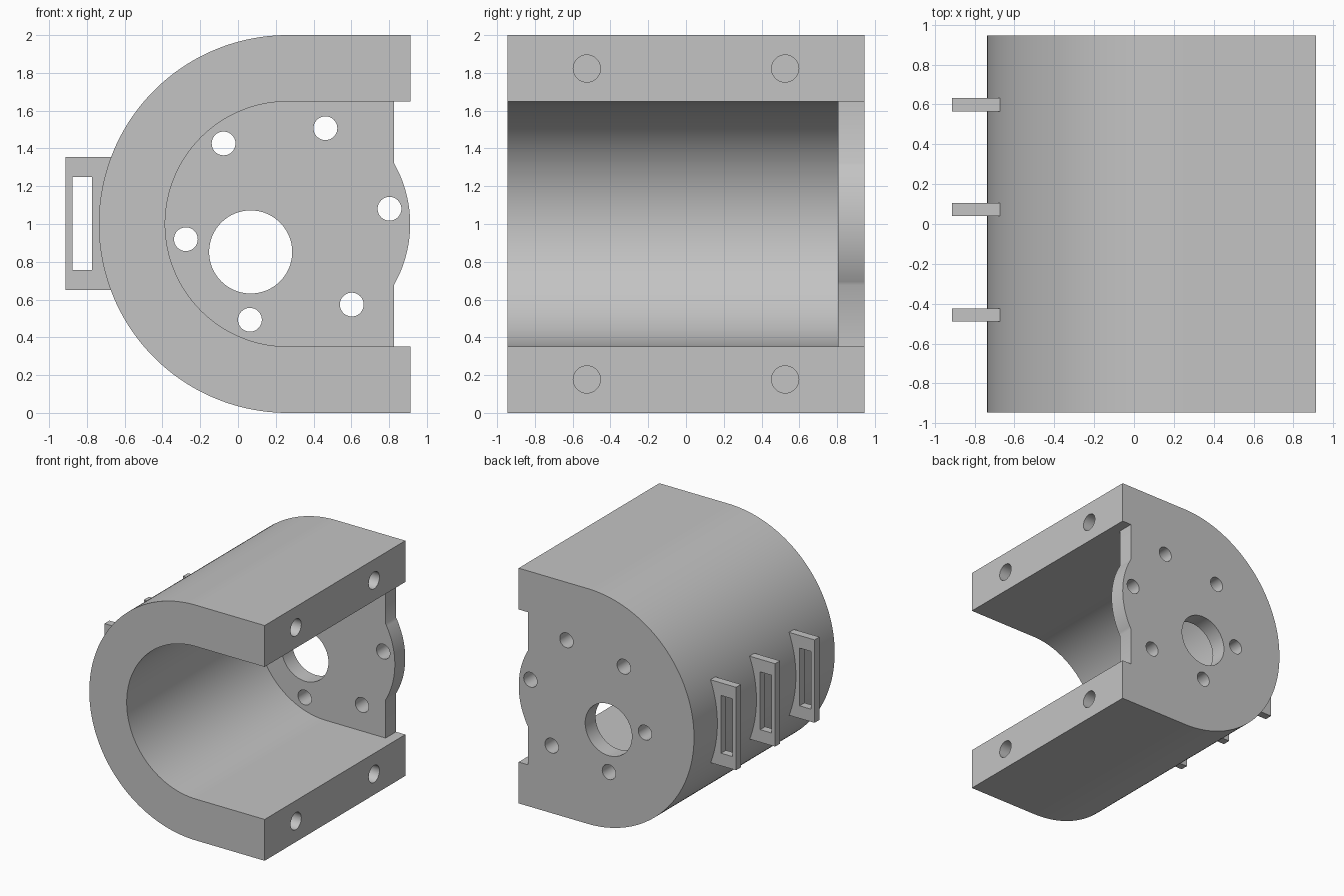
import bpy
import bmesh
from math import sin, cos, pi, radians, asin

if "Cube" in bpy.data.objects:
    bpy.data.objects.remove(bpy.data.objects["Cube"], do_unlink=True)

CX, CZ = 0.263, 1.0          # axis of the rounded housing
R_OUT, R_IN = 1.0, 0.6485    # outer and channel radii
X_END, HALF = 0.9125, 0.945  # open side and half depth
PLATE_Y, PLATE_X = 0.805, 0.825

grey = bpy.data.materials.new("plain grey")
grey.use_nodes = True
colour = (0.55, 0.55, 0.55, 1)
grey.diffuse_color = colour
grey.node_tree.nodes["Principled BSDF"].inputs["Base Color"].default_value = colour


def arc(x, z, r, a0, a1, n):
    """Points on an arc in the x-z plane, both ends included."""
    return [(x + r * cos(a0 + (a1 - a0) * i / n), z + r * sin(a0 + (a1 - a0) * i / n))
            for i in range(n + 1)]


def prism(name, points, y0, y1):
    """Extrude an x-z profile from y0 to y1."""
    bm = bmesh.new()
    face = bm.faces.new([bm.verts.new((x, y0, z)) for x, z in points])
    ext = bmesh.ops.extrude_face_region(bm, geom=[face])["geom"]
    verts = [v for v in ext if isinstance(v, bmesh.types.BMVert)]
    bmesh.ops.translate(bm, verts=verts, vec=(0, y1 - y0, 0))
    bmesh.ops.recalc_face_normals(bm, faces=bm.faces)
    mesh = bpy.data.meshes.new(name)
    bm.to_mesh(mesh)
    bm.free()
    mesh.materials.append(grey)
    obj = bpy.data.objects.new(name, mesh)
    bpy.context.collection.objects.link(obj)
    return obj


def rect(x0, x1, z0, z1):
    return [(x0, z0), (x1, z0), (x1, z1), (x0, z1)]


def rounded(r, x_end):
    """Half circle on the right, straight walls out to x_end."""
    return arc(CX, CZ, r, pi / 2, 3 * pi / 2, 96) + [(x_end, CZ - r), (x_end, CZ + r)]


def disc(x, z, r, n=40):
    return arc(x, z, r, 0, 2 * pi, n)[:-1]


def activate(obj):
    bpy.ops.object.select_all(action="DESELECT")
    obj.select_set(True)
    bpy.context.view_layer.objects.active = obj


def cut(obj, cutter):
    """Subtract the cutter and remove it."""
    cutter.hide_render = True
    activate(obj)
    mod = obj.modifiers.new("cut", "BOOLEAN")
    mod.operation, mod.solver, mod.object = "DIFFERENCE", "EXACT", cutter
    bpy.ops.object.modifier_apply(modifier=mod.name)
    bpy.data.objects.remove(cutter, do_unlink=True)


# Housing with its open channel, leaving the back plate
housing = prism("housing", rounded(R_OUT, X_END), -HALF, HALF)
cut(housing, prism("channel_cutter", rounded(R_IN, 1.3), -1.2, PLATE_Y))

# Back plate edge, set in except for a round bulge
bulge = asin((R_IN ** 2 - (PLATE_X - CX) ** 2) ** 0.5 / R_IN)
edge = rect(PLATE_X, 1.3, CZ - R_IN, CZ + R_IN) + arc(CX, CZ, R_IN, bulge, -bulge, 32)
cut(housing, prism("edge_cutter", edge, 0.7, 1.2))

# Shaft hole and ring of six bolt holes in the back plate
cut(housing, prism("shaft_cutter", disc(0.067, 0.852, 0.22, 64), 0.6, 1.2))
for i in range(6):
    a = radians(8.5 + 60 * i)
    hole = disc(CX + 0.545 * cos(a), CZ + 0.545 * sin(a), 0.063)
    cut(housing, prism("bolt_cutter", hole, 0.7, 1.2))

# Blind screw holes in the two end faces
for y in (-0.525, 0.525):
    for side in (-1, 1):
        drill = prism("screw_cutter", disc(0, 0, 0.072), -0.5, 0.5)
        drill.rotation_euler.z = pi / 2
        drill.location = (X_END, y, CZ + side * 0.823)
        cut(housing, drill)

# Slotted strap loops on the curved side
parts = [housing]
for i, y in enumerate((-0.457, 0.073, 0.598)):
    loop = prism(f"strap_loop_{i + 1}", rect(-0.9125, -0.62, 0.65, 1.355), y - 0.033, y + 0.033)
    cut(loop, prism("slot_cutter", rect(-0.877, -0.772, 0.757, 1.248), y - 0.1, y + 0.1))
    parts.append(loop)

for obj in parts:
    activate(obj)
    bpy.ops.object.shade_smooth_by_angle(angle=radians(30))
